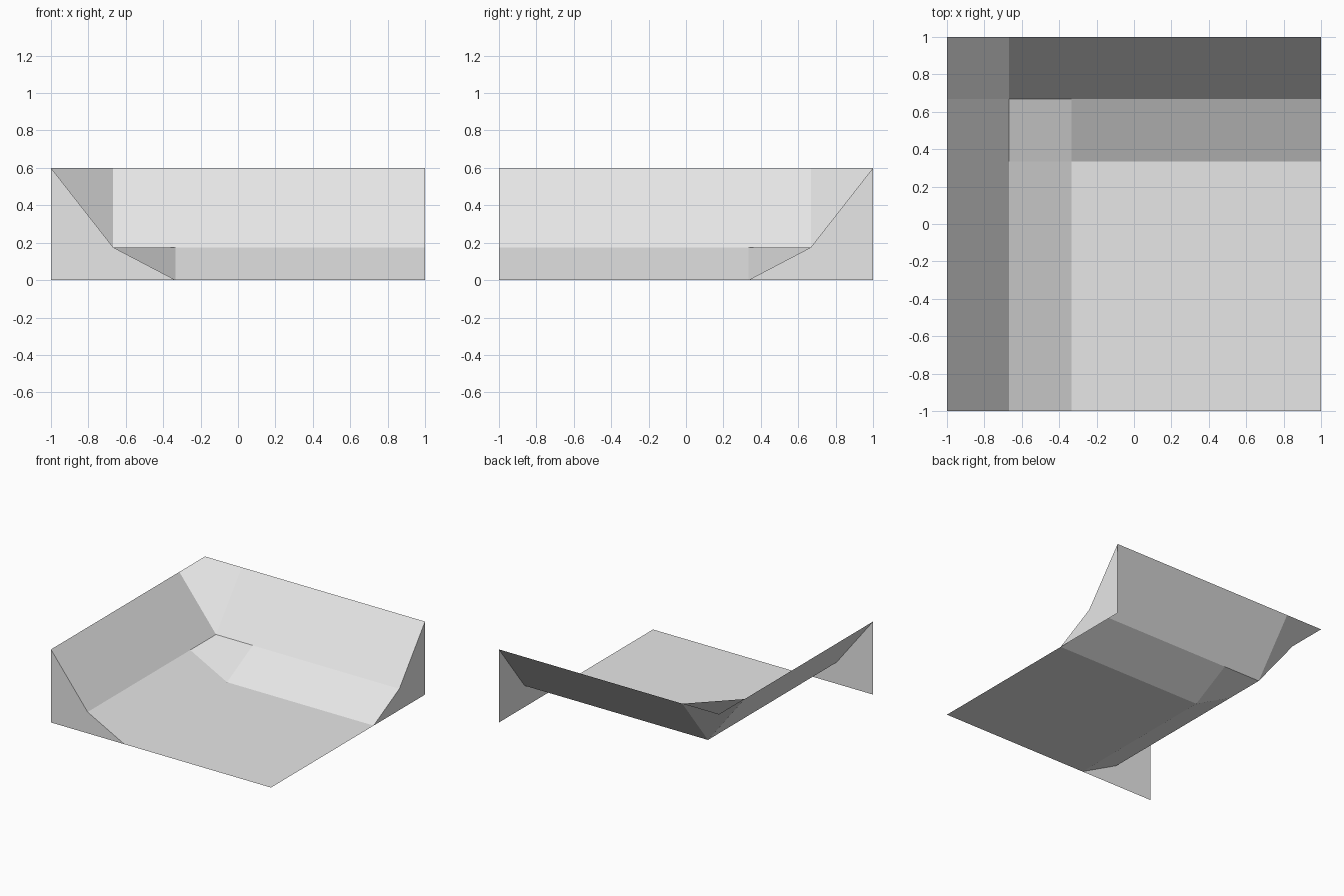
import bpy
import bmesh

cube = bpy.data.objects.get("Cube")
if cube:
    bpy.data.objects.remove(cube, do_unlink=True)

# One plain grey for the whole tile
grey = bpy.data.materials.new("light_grey")
grey.use_nodes = True
grey.diffuse_color = (0.8, 0.8, 0.8, 1)
grey.node_tree.nodes["Principled BSDF"].inputs["Base Color"].default_value = grey.diffuse_color

# Bank profile: distance from the floor side outwards, with its height
PROFILE = [(-1, 0), (0.333, 0), (0.667, 0.175), (1, 0.6)]
STEPS = len(PROFILE) - 1


def build(name, polygons):
    """Make a flat-shaded object from lists of corner points."""
    bm = bmesh.new()
    for points in polygons:
        bm.faces.new([bm.verts.new(p) for p in points])
    bmesh.ops.remove_doubles(bm, verts=bm.verts, dist=0.0001)
    mesh = bpy.data.meshes.new(name)
    bm.to_mesh(mesh)
    bm.free()
    mesh.materials.append(grey)
    obj = bpy.data.objects.new(name, mesh)
    bpy.context.collection.objects.link(obj)


def corner(i, j):
    """Point where profile step i (towards -x) meets step j (towards +y)."""
    return (-PROFILE[i][0], PROFILE[j][0], PROFILE[max(i, j)][1])


def cell(i, j):
    return [corner(i + 1, j), corner(i, j), corner(i, j + 1), corner(i + 1, j + 1)]


# Floor and the two L-shaped banks that wrap the inner corner
for ring, name in enumerate(["floor", "lower_bank", "upper_bank"]):
    build(name, [cell(i, j) for i in range(STEPS) for j in range(STEPS)
                 if max(i, j) == ring])

# Upright end walls closing the cut ends of the banks
outline = PROFILE[1:] + [(1, 0)]
build("front_end_wall", [[(-d, -1, z) for d, z in reversed(outline)]])
build("side_end_wall", [[(1, d, z) for d, z in reversed(outline)]])
